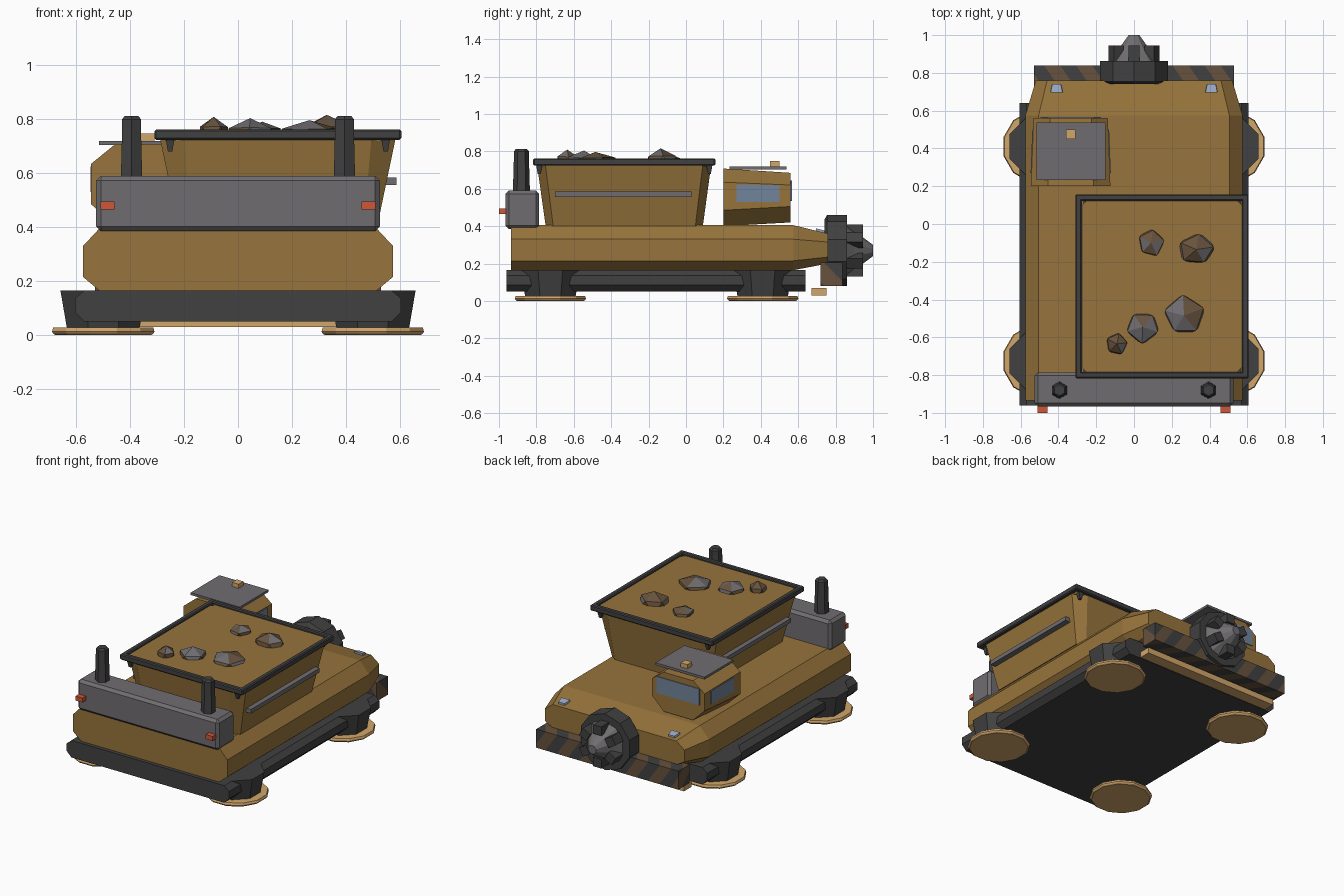
import bpy, bmesh, math, random
from mathutils import Vector, Matrix

if "Cube" in bpy.data.objects:
    bpy.data.objects.remove(bpy.data.objects["Cube"])

random.seed(4)

def mat(name, rgb):
    m = bpy.data.materials.new(name)
    m.diffuse_color = (*rgb, 1)
    m.use_nodes = True
    m.node_tree.nodes["Principled BSDF"].inputs["Base Color"].default_value = m.diffuse_color
    return m

OCHRE = mat("ochre_paint", (0.31, 0.175, 0.045))
GREY = mat("grey_metal", (0.16, 0.152, 0.16))
DARK = mat("dark_metal", (0.052, 0.052, 0.052))
AMBER = mat("amber_glow", (0.64, 0.38, 0.147))
RED = mat("red_light", (0.62, 0.095, 0.04))
GLASS = mat("blue_glass", (0.17, 0.23, 0.33))
RUST = mat("rusty_brown", (0.135, 0.085, 0.047))
LAMP = mat("pale_lamp", (0.32, 0.39, 0.54))

def finish(name, bm, *mats):
    bmesh.ops.recalc_face_normals(bm, faces=bm.faces)
    me = bpy.data.meshes.new(name)
    bm.to_mesh(me)
    bm.free()
    for m in mats:
        me.materials.append(m)
    ob = bpy.data.objects.new(name, me)
    bpy.context.collection.objects.link(ob)
    return ob

def loft(name, rings, m):
    """Skin a list of equal-length rings and cap both ends."""
    bm = bmesh.new()
    vs = [[bm.verts.new(p) for p in r] for r in rings]
    n = len(vs[0])
    for a, b in zip(vs, vs[1:]):
        for i in range(n):
            bm.faces.new((a[i], a[(i + 1) % n], b[(i + 1) % n], b[i]))
    bm.faces.new(vs[0])
    bm.faces.new(vs[-1])
    return finish(name, bm, m)

def box(name, x0, x1, y0, y1, z0, z1, m, bevel=0):
    ob = loft(name, [[(x0, y0, z), (x1, y0, z), (x1, y1, z), (x0, y1, z)] for z in (z0, z1)], m)
    if bevel:
        b = ob.modifiers.new("bevel", 'BEVEL')
        b.width = bevel
        b.segments = 1
    return ob

def turned(name, c, stages, sides, m, axis='Z'):
    """Stack of regular polygons: stages are (radius, position along axis)."""
    rings = []
    for r, t in stages:
        ring = []
        for i in range(sides):
            a = 2 * math.pi * (i + 0.5) / sides
            u, v = r * math.cos(a), r * math.sin(a)
            ring.append((c[0] + u, c[1] + v, t) if axis == 'Z' else (c[0] + u, t, c[1] + v))
        rings.append(ring)
    return loft(name, rings, m)

def octagon(y, cx, zs, w_side, w_top, w_bot):
    """Chamfered section across x at a given y; zs runs bottom to top."""
    right = [(w_bot, zs[0]), (w_side, zs[1]), (w_side, zs[2]), (w_top, zs[3])]
    return [(cx + x, y, z) for x, z in right] + [(cx - x, y, z) for x, z in reversed(right)]

def chamfered(x0, x1, y0, y1, z, cx, cy):
    """Rectangle at height z with cut corners."""
    return [(x0 + cx, y0, z), (x1 - cx, y0, z), (x1, y0 + cy, z), (x1, y1 - cy, z),
            (x1 - cx, y1, z), (x0 + cx, y1, z), (x0, y1 - cy, z), (x0, y0 + cy, z)]

# Skirt and hull with tapered nose
SK = (0.05, 0.085, 0.135, 0.165)
loft("skirt", [octagon(y, 0, SK, 0.605, 0.57, 0.57) for y in (-0.96, 0.64)], DARK)
HZ = (0.165, 0.215, 0.33, 0.405)
loft("hull", [octagon(-0.935, 0, HZ, 0.575, 0.505, 0.515),
              octagon(0.575, 0, HZ, 0.575, 0.505, 0.515),
              octagon(0.76, 0, (0.2, 0.235, 0.315, 0.36), 0.52, 0.46, 0.46)], OCHRE)

# Hover pads on tapered legs
for x in (-0.5, 0.5):
    for y in (-0.725, 0.41):
        turned("hover_leg", (x, y), [(0.145, 0.02), (0.172, 0.165)], 8, DARK)
        turned("hover_pad", (x, y), [(0.192, 0.005), (0.197, 0.012), (0.192, 0.027)], 12, AMBER)
box("front_glow_bar", -0.51, 0.51, 0.67, 0.75, 0.03, 0.07, AMBER)
# Small foot plate closing the pads on the ground
for x in (-0.5, 0.5):
    for y in (-0.725, 0.41):
        turned("pad_base", (x, y), [(0.185, 0), (0.192, 0.005)], 12, AMBER)

# Front bumper cut into diagonal hazard stripes
bumper = box("hazard_bumper", -0.53, 0.53, 0.72, 0.838, 0.08, 0.205, DARK)
bumper.data.materials.append(RUST)
bm = bmesh.new()
bm.from_mesh(bumper.data)
slant = Vector((1, 0.7, 0.7))
step = 0.085
for k in range(-12, 25):
    bmesh.ops.bisect_plane(bm, geom=bm.verts[:] + bm.edges[:] + bm.faces[:],
                           plane_co=slant * (k * step / slant.length_squared), plane_no=slant)
for f in bm.faces:
    f.material_index = math.floor(f.calc_center_median().dot(slant) / step) % 2
bm.to_mesh(bumper.data)
bm.free()

# Drill head
turned("drill_collar", (0, 0.27), [(0.165, 0.74), (0.19, 0.755), (0.19, 0.862)], 10, DARK, 'Y')
turned("drill_cone", (0, 0.27), [(0.14, 0.86), (0.105, 0.9), (0.03, 1.0)], 10, GREY, 'Y')
for i in range(6):
    tooth = box("drill_tooth", -0.03, 0.03, 0.86, 0.945, 0.08, 0.14, DARK)
    tooth.matrix_world = Matrix.Translation((0, 0, 0.27)) @ Matrix.Rotation(i * math.pi / 3, 4, 'Y')

# Headlights lying on the sloped nose
for s in (-1, 1):
    loft("headlight", [[(s * (0.41 + w * e), y, 0.405 - 0.243 * (y - 0.575) + h)
                        for w, y in ((-0.025, 0.74), (0.025, 0.74), (0.035, 0.695), (-0.035, 0.695))]
                       for e, h in ((1, -0.01), (0.9, 0.012))], LAMP)

# Engine box, exhausts, tail lights
box("engine_box", -0.527, 0.527, -0.965, -0.785, 0.385, 0.59, GREY, 0.018)
for s in (-1, 1):
    turned("exhaust", (s * 0.395, -0.88), [(0.046, 0.57), (0.04, 0.775), (0.04, 0.8), (0.03, 0.812)], 6, DARK)
    box("tail_light", s * 0.485 - 0.026, s * 0.485 + 0.026, -1.0, -0.955, 0.465, 0.495, RED)

# Hopper: tapered bin, load surface, rim, rails and corner brackets
HX, HY = 0.148, -0.33
loft("hopper", [chamfered(-0.22, 0.516, -0.75, 0.09, 0.4, 0.05, 0.04),
                chamfered(-0.29, 0.585, -0.797, 0.135, 0.73, 0.09, 0.045)], OCHRE)
loft("hopper_load", [chamfered(-0.28, 0.575, -0.785, 0.125, z, 0.03, 0.03) for z in (0.72, 0.748)], OCHRE)
for s in (-1, 1):
    a, b = sorted((HX + s * 0.424, HX + s * 0.458))
    box("rim_side", a, b, -0.815, 0.157, 0.724, 0.762, DARK, 0.006)
    a, b = sorted((HY + s * 0.453, HY + s * 0.487))
    box("rim_end", HX - 0.458, HX + 0.458, a, b, 0.724, 0.762, DARK, 0.006)
    a, b = sorted((HX + s * 0.385, HX + s * 0.44))
    box("side_rail", a, b, -0.7, 0.03, 0.556, 0.584, GREY)
    for t in (-1, 1):
        x, y = HX + s * 0.4, HY + t * 0.455
        loft("rim_bracket", [[(x - w, y - w, z), (x + w, y - w, z), (x + w, y + w, z), (x - w, y + w, z)]
                             for w, z in ((0.008, 0.68), (0.016, 0.725))], DARK)

# Ore chunks: squashed jittered balls with grey patches
for x, y, rx, ry, top in ((0.09, -0.10, 0.075, 0.08, 0.795), (0.33, -0.135, 0.105, 0.09, 0.82),
                          (0.265, -0.485, 0.115, 0.115, 0.795), (0.045, -0.545, 0.1, 0.095, 0.805),
                          (-0.09, -0.635, 0.062, 0.06, 0.81)):
    bm = bmesh.new()
    bmesh.ops.create_icosphere(bm, subdivisions=1, radius=1)
    spin = Matrix.Rotation(random.uniform(0, 6), 3, 'Z')
    for v in bm.verts:
        p = spin @ v.co * random.uniform(0.9, 1.08)
        v.co = (x + p.x * rx, y + p.y * ry, 0.74 + p.z * (top - 0.74))
    for f in bm.faces:
        f.material_index = int(random.random() < 0.3)
    finish("ore_chunk", bm, RUST, GREY)

# Cab: tapered octagonal pod with windows, roof plate and beacon
CX = -0.335
loft("cab", [octagon(0.2, CX, (0.4, 0.485, 0.635, 0.708), 0.21, 0.12, 0.12),
             octagon(0.56, CX, (0.42, 0.505, 0.62, 0.685), 0.196, 0.11, 0.11)], OCHRE)
box("front_window", CX - 0.16, CX + 0.16, 0.558, 0.566, 0.535, 0.645, GLASS)
for s in (-1, 1):
    loft("side_window", [[(CX + s * (0.2178 - 0.0389 * y + d), y, z)
                          for y, z in ((0.27, 0.53), (0.5, 0.53), (0.5, 0.618), (0.27, 0.624))]
                         for d in (-0.003, 0.005)], GLASS)
box("cab_roof_plate", -0.515, -0.15, 0.232, 0.538, 0.704, 0.72, GREY)
box("beacon", CX - 0.025, CX + 0.025, 0.45, 0.5, 0.718, 0.748, AMBER)
